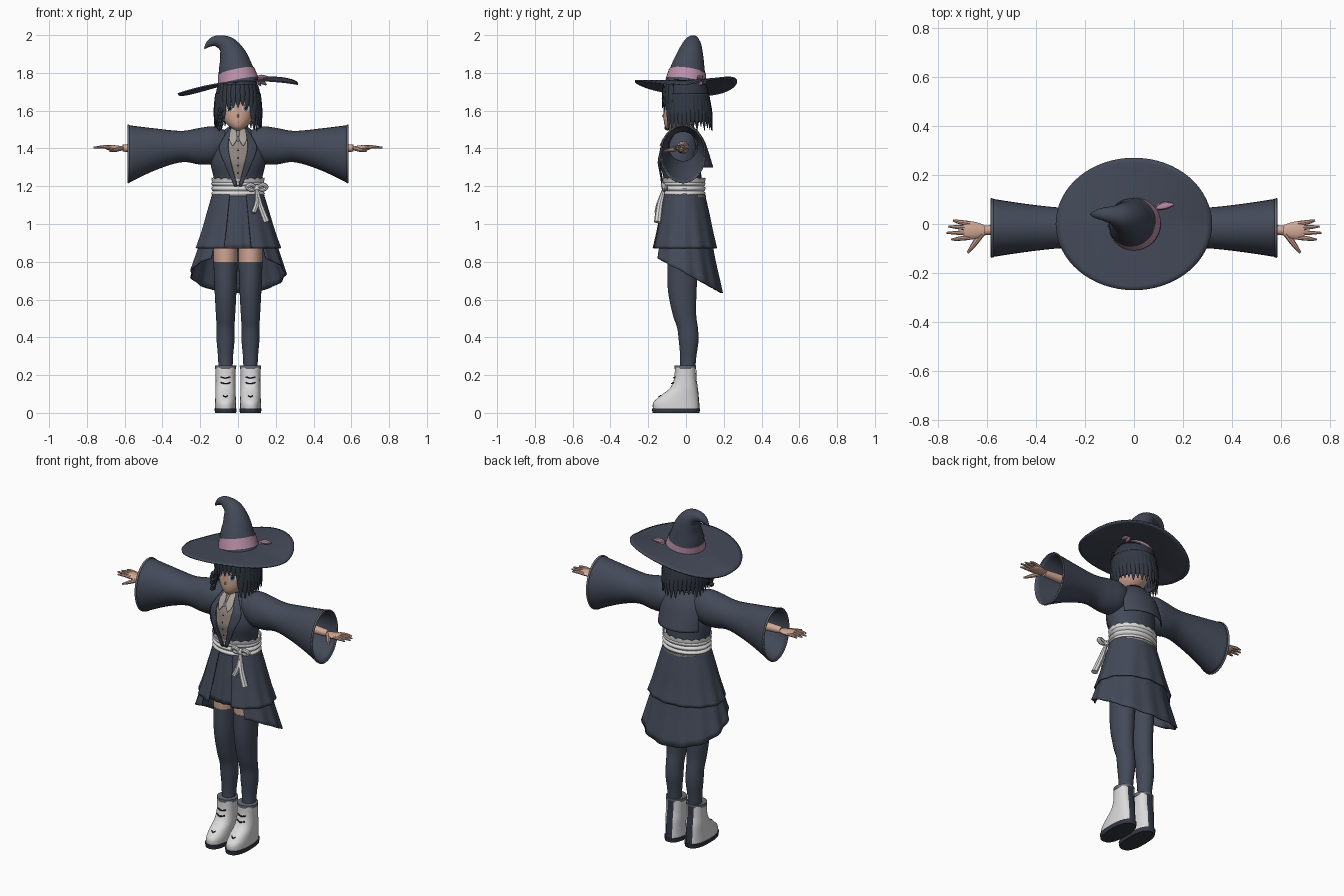
import bpy, bmesh, math, random
from mathutils import Vector

random.seed(4)
TAU = 2 * math.pi
if "Cube" in bpy.data.objects:
    bpy.data.objects.remove(bpy.data.objects["Cube"])
made = []


def material(name, r, g, b):
    m = bpy.data.materials.new(name)
    m.use_nodes = True
    m.diffuse_color = (r, g, b, 1)
    m.node_tree.nodes["Principled BSDF"].inputs["Base Color"].default_value = (r, g, b, 1)
    return m


NAVY = material("navy cloth", .056, .067, .097)
HAIR = material("dark slate", .032, .039, .056)
SKIN = material("skin", .64, .39, .3)
WHITE = material("off white", .7, .7, .71)
TAUPE = material("taupe", .29, .25, .215)
COLLAR = material("light taupe", .4, .36, .32)
PINK = material("dusty pink", .5, .28, .4)
BLACK = material("black", .01, .01, .012)
GREY = material("steel grey", .14, .15, .18)
BLUE = material("eye blue", .13, .2, .32)


def spline(rows, t):
    """Smooth interpolation through a list of equal-length tuples."""
    n = len(rows) - 1
    i = min(int(t * n), n - 1)
    f = t * n - i
    a, b, c, d = (rows[max(0, min(n, i + k))] for k in (-1, 0, 1, 2))
    return [q + .5 * f * (r - p + f * (2 * p - 5 * q + 4 * r - s + f * (3 * (q - r) + s - p)))
            for p, q, r, s in zip(a, b, c, d)]


def surface(name, f, nu, nv, mat, closed=True, caps=False, thick=0):
    """Grid mesh from f(u, v)."""
    bm = bmesh.new()
    cols = nu if closed else nu + 1
    g = [[bm.verts.new(f(i / nu, j / nv)) for i in range(cols)] for j in range(nv + 1)]
    for j in range(nv):
        for i in range(nu):
            k = (i + 1) % cols
            bm.faces.new((g[j][i], g[j][k], g[j + 1][k], g[j + 1][i]))
    if caps:
        bm.faces.new(g[0])
        bm.faces.new(g[-1])
    bmesh.ops.remove_doubles(bm, verts=bm.verts, dist=1e-5)
    bmesh.ops.recalc_face_normals(bm, faces=bm.faces)
    me = bpy.data.meshes.new(name)
    bm.to_mesh(me)
    bm.free()
    me.materials.append(mat)
    ob = bpy.data.objects.new(name, me)
    bpy.context.collection.objects.link(ob)
    if thick:
        s = ob.modifiers.new("thickness", 'SOLIDIFY')
        s.thickness, s.offset = thick, 0
    made.append(ob)
    return ob


def loft(name, rows, mat, x=0, a0=0, seg=32, p=1, off=0, pleat=0, n=14, thick=0, hem=None, back=False):
    """Stack of ellipses (z, centre y, rx, ry); a0 opens the front, or the angle is kept at the back."""
    lo, hi = (math.pi - a0, math.pi + a0) if back else (a0, TAU - a0)
    full = a0 == 0

    def f(u, v):
        z, cy, rx, ry = spline(rows, v)
        a = lo + (hi - lo) * u
        w = 1 + pleat * v * math.sin(n * a)
        s, c = (math.copysign(abs(k) ** p, k) for k in (math.sin(a), math.cos(a)))
        return (x + (rx + off) * w * s, cy - (ry + off) * w * c, z + (hem(a) * v if hem else 0))
    return surface(name, f, seg, 4 * (len(rows) - 1), mat, full, full and not thick, thick)


def tube(name, path, mat, ref=(0, 1, 0), flat=1, seg=12, caps=True):
    """Tapered tube along (x, y, z, radius) points; flat squashes it across ref."""
    def f(u, v):
        *c, r = spline(path, v)
        t = Vector(spline(path, min(1, v + .02))[:3]) - Vector(spline(path, max(0, v - .02))[:3])
        n1 = Vector(ref).cross(t).normalized()
        n2 = t.cross(n1).normalized()
        return Vector(c) + r * (flat * math.cos(TAU * u) * n1 + math.sin(TAU * u) * n2)
    return surface(name, f, seg, 5 * (len(path) - 1), mat, True, caps)


def front(rows, x, z, off):
    """Front y of a lofted body at x, z."""
    for a, b in zip(rows, rows[1:]):
        if a[0] <= z <= b[0]:
            t = (z - a[0]) / (b[0] - a[0])
            cy, rx, ry = (p + (q - p) * t for p, q in zip(a[1:], b[1:]))
            return cy - ry * math.sqrt(max(0, 1 - (x / rx) ** 2)) - off
    return rows[-1][1]


def disc(name, rows, x, z, w, h, off, mat):
    def f(u, v):
        px, pz = x + v * w * math.cos(TAU * u), z + v * h * math.sin(TAU * u)
        return (px, front(rows, px, pz, off), pz)
    surface(name, f, 16, 2, mat)


def strip(name, rows, edges, off, mat, thick=0):
    """Sheet on a body's front; edges are (z, x left, x right)."""
    def f(u, v):
        z, a, b = spline(edges, v)
        x = a + (b - a) * u
        return (x, front(rows, x, z, off), z)
    surface(name, f, 8, 16, mat, False, False, thick)


# Hat
def brim(u, v):
    r, a = .3 + .7 * v, TAU * u
    x, y = .318 * r * math.cos(a), .27 * r * math.sin(a)
    return (x, y, 1.755 + .08 * x - .4 * x * x + .5 * x * max(y, 0))


surface("hat_brim", brim, 64, 10, NAVY, thick=.008)
tube("hat_crown", [(.004, 0, 1.74, .108), (-.01, .008, 1.81, .094), (-.024, .02, 1.88, .075),
                   (-.05, .03, 1.935, .056), (-.082, .035, 1.96, .04), (-.12, .04, 1.968, .028),
                   (-.152, .04, 1.955, .018), (-.178, .04, 1.928, .003)], NAVY, seg=32)
tube("hat_ribbon", [(.002, 0, 1.752, .109), (-.01, .008, 1.808, .099)], PINK, seg=32, caps=False)
for k, (dx, dz) in enumerate(((.06, .005), (.05, -.035), (.02, -.04))):
    tube(f"hat_bow_tail_{k}", [(.095, .065, 1.775, .008), (.095 + dx / 2, .075, 1.775 + dz / 2, .016),
                               (.1 + dx, .08, 1.772 + dz, .006)], PINK, flat=.8, seg=8)

# Head and face
HEAD = [(1.495, -.07, .012, .02), (1.515, -.05, .045, .06), (1.55, -.03, .076, .088),
        (1.6, -.018, .093, .1), (1.66, -.012, .098, .104), (1.72, -.008, .085, .092), (1.77, 0, .03, .03)]
loft("head", HEAD, SKIN)
loft("neck", [(1.45, -.005, .04, .04), (1.5, -.005, .034, .034), (1.55, -.005, .036, .036)], SKIN)
for s in (-1, 1):
    disc("eye_white", HEAD, s * .042, 1.612, .021, .017, .003, WHITE)
    disc("iris", HEAD, s * .041, 1.612, .013, .016, .005, BLUE)
    disc("pupil", HEAD, s * .041, 1.612, .006, .009, .007, BLACK)
    disc("eyelash", HEAD, s * .043, 1.629, .023, .003, .007, BLACK)
disc("mouth", HEAD, 0, 1.538, .012, .002, .004, PINK)
tube("nose", [(0, -.112, 1.585, .003), (0, -.122, 1.572, .005), (0, -.113, 1.566, .003)], SKIN, ref=(1, 0, 0), seg=8)

# Hair: cap, hanging locks, fringe and side braid
loft("hair_cap", [(1.68, 0, .119, .122), (1.73, 0, .107, .11), (1.77, 0, .075, .08), (1.79, 0, .01, .01)], HAIR)
loft("hair_back", [(1.69, 0, .118, .121), (1.62, .002, .123, .125), (1.54, .008, .116, .12)],
     HAIR, a0=.85, thick=.006)


def lock(name, a, r0, z0, r1, z1, wide):
    c, s = -math.cos(a), math.sin(a)
    zm = .5 * (z0 + z1)
    rm = .45 * r0 + .55 * r1
    tube(name, [(r0 * s, r0 * c, z0, wide * .8), (rm * s, rm * c + .003, zm, wide),
                (r1 * s, r1 * c + .004, z1, .002)], HAIR, ref=(-c, s, 0), flat=.5, seg=8)


for k in range(27):
    a = .72 + (TAU - 1.44) * k / 26
    lock(f"hair_lock_{k}", a, .113, 1.69, .136 - .012 * abs(math.sin(a)), 1.5 + random.uniform(-.012, .025), .021)
for k in range(9):
    a = -.8 + .2 * k
    lock(f"fringe_{k}", a, .113, 1.74, .129, 1.625 - .05 * abs(a) + random.uniform(-.012, .012), .019)
for k in range(6):
    z = 1.6 - .018 * k
    x = -.092 - .006 * (k % 2)
    tube(f"braid_{k}", [(x, -.095, z + .014, .004), (x, -.1, z, .015), (x, -.095, z - .014, .004)], HAIR, seg=8)

# Robe body, vest and lapels
TORSO = [(1.15, -.01, .125, .1), (1.24, -.018, .128, .1), (1.33, -.03, .147, .108),
         (1.41, -.025, .14, .1), (1.47, -.012, .105, .078), (1.515, -.005, .05, .048)]
loft("robe_body", TORSO, NAVY)
strip("vest", TORSO, [(1.21, -.008, .008), (1.3, -.036, .036), (1.4, -.056, .056), (1.5, -.036, .036)], .006, TAUPE)
for s in (-1, 1):
    strip("lapel", TORSO, [(1.2, s * .002, s * .02), (1.3, s * .03, s * .062), (1.39, s * .05, s * .098),
                           (1.44, s * .05, s * .085), (1.505, s * .032, s * .045)], .014, NAVY, .006)
    strip("shirt_collar", TORSO, [(1.415, s * .026, s * .03), (1.45, s * .006, s * .046),
                                  (1.505, s * .012, s * .036)], .018, COLLAR, .005)
for k in range(4):
    disc(f"button_{k}", TORSO, 0, 1.27 + .04 * k, .005, .005, .011, BLACK)
disc("brooch", TORSO, 0, 1.45, .011, .013, .024, GREY)
loft("back_cape", [(1.5, -.01, .075, .065), (1.44, 0, .125, .095), (1.37, .005, .145, .115),
                   (1.3, .005, .15, .136)], NAVY, a0=1.05, back=True, thick=.006)

# Sash with frill and bow
for k in range(3):
    z = 1.148 + .026 * k
    loft(f"sash_fold_{k}", [(z, -.01, .132, .106), (z + .013, -.01, .142, .114), (z + .026, -.01, .132, .106)], WHITE)
loft("sash_frill", [(1.218, -.01, .134, .108), (1.236, -.012, .139, .112)], WHITE, seg=96, thick=.005,
     hem=lambda a: .009 * abs(math.sin(9 * a)))
loft("sash_back_lining", [(1.132, -.008, .137, .111), (1.15, -.008, .137, .111)], TAUPE, a0=.9, back=True, thick=.004)
tube("sash_knot", [(.1, -.105, 1.175, .008), (.1, -.112, 1.19, .018), (.1, -.105, 1.206, .008)], WHITE)
for s in (-1, 1):
    tube("bow_loop", [(.1, -.115, 1.19, .007), (.1 + s * .03, -.122, 1.208, .012), (.1 + s * .05, -.115, 1.195, .012),
                      (.1 + s * .03, -.115, 1.18, .01), (.1, -.115, 1.188, .007)], WHITE, seg=8)
tube("bow_tail_long", [(.1, -.118, 1.18, .01), (.118, -.138, 1.1, .017), (.152, -.15, 1.01, .02)], WHITE, flat=.9, seg=8)
tube("bow_tail_short", [(.1, -.118, 1.18, .01), (.1, -.14, 1.11, .015), (.082, -.152, 1.06, .016)], WHITE, flat=.9, seg=8)

# Skirt and two-tier coat tails
loft("inner_skirt", [(1.17, -.01, .12, .096), (1.03, -.01, .143, .118), (.87, -.012, .162, .138)],
     NAVY, pleat=.025, n=20, seg=120, thick=.004)
loft("coat_upper_tier", [(1.165, -.01, .132, .106), (1.06, -.01, .163, .13), (.96, -.01, .192, .15),
                         (.872, -.01, .222, .17)], NAVY, a0=.33, pleat=.02, n=13, seg=96, thick=.006)
loft("coat_lower_tier", [(.98, -.01, .17, .135), (.87, -.006, .208, .156), (.735, .004, .25, .185)],
     NAVY, a0=.62, pleat=.025, n=13, seg=96, thick=.006, hem=lambda a: .1 * math.cos(a))

# Legs and boots
STOCKING = [(.8, -.015, .064, .082), (.65, -.02, .058, .076), (.52, -.008, .051, .062), (.45, .008, .047, .055),
            (.38, .014, .047, .052), (.3, .012, .04, .043), (.22, .008, .037, .04)]
BOOT = [(.02, -.053, .055, .122), (.055, -.053, .055, .12), (.09, -.036, .054, .1), (.13, -.013, .053, .073),
        (.18, -.005, .052, .058), (.24, -.004, .054, .055)]
for s in (-1, 1):
    x = s * .066
    loft("thigh", [(.98, -.012, .064, .085), (.87, -.014, .065, .084), (.77, -.016, .061, .079)], SKIN, x)
    loft("stocking", STOCKING, NAVY, x)
    loft("boot", BOOT, WHITE, x, p=.85)
    loft("boot_sole", [(0, -.053, .056, .124), (.024, -.053, .059, .128)], HAIR, x, p=.8)
    loft("boot_cuff", [(.232, -.004, .056, .057), (.25, -.004, .057, .058)], GREY, x)
    loft("boot_back_strip", BOOT, HAIR, x, a0=.3, p=.85, off=.003, back=True, seg=8)
    for z in (.085, .155, .185):
        w = .012 if z < .1 else .026
        pts = [(d * w, z + .006 * abs(d)) for d in (-1, 0, 1)]
        tube("boot_lace", [(x + px, front(BOOT, px, pz, .002), pz, .0035) for px, pz in pts], BLACK,
             ref=(0, 0, 1), seg=6)

# Sleeves, arms and hands
SLEEVE = [(.06, 1.425, .06, .065), (.13, 1.418, .082, .095), (.2, 1.412, .082, .094), (.3, 1.41, .08, .08),
          (.44, 1.395, .095, .108), (.58, 1.37, .116, .15)]
TIPS = [(.738, .014), (.757, -.01), (.764, -.036), (.745, -.064)]


def sleeve(rows, s):
    def f(u, v):
        x, cz, ry, rz = spline(rows, v)
        return (s * x, -.016 + ry * math.cos(TAU * u), cz + rz * math.sin(TAU * u))
    return f


for s in (-1, 1):
    surface("sleeve", sleeve(SLEEVE, s), 32, 24, NAVY, thick=.006)
    surface("sleeve_trim", sleeve([(.574, 1.371, .117, .151), (.584, 1.371, .119, .153)], s), 32, 1, GREY, thick=.006)
    up = (0, 0, 1)
    tube("forearm", [(s * .3, -.016, 1.405, .034), (s * .5, -.022, 1.402, .025), (s * .61, -.026, 1.402, .019)],
         SKIN, ref=up)
    tube("palm", [(s * .6, -.026, 1.402, .017), (s * .635, -.027, 1.402, .032), (s * .675, -.026, 1.404, .038),
                  (s * .695, -.026, 1.405, .03)], SKIN, ref=(0, 1, 0), flat=.4)
    for k, (tx, ty) in enumerate(TIPS):
        by = .002 - .019 * k
        tube(f"finger_{k}", [(s * .67, by, 1.405, .01), (s * .71, (by + ty) / 2, 1.408, .009),
                             (s * tx, ty, 1.405, .004)], SKIN, ref=up, seg=8)
    tube("thumb", [(s * .62, -.04, 1.4, .012), (s * .65, -.08, 1.392, .011), (s * .678, -.117, 1.386, .005)],
         SKIN, ref=up, seg=8)

# Smooth shading with sharp edges kept
for ob in made:
    ob.select_set(True)
bpy.context.view_layer.objects.active = made[0]
bpy.ops.object.shade_smooth_by_angle(angle=math.radians(40))
